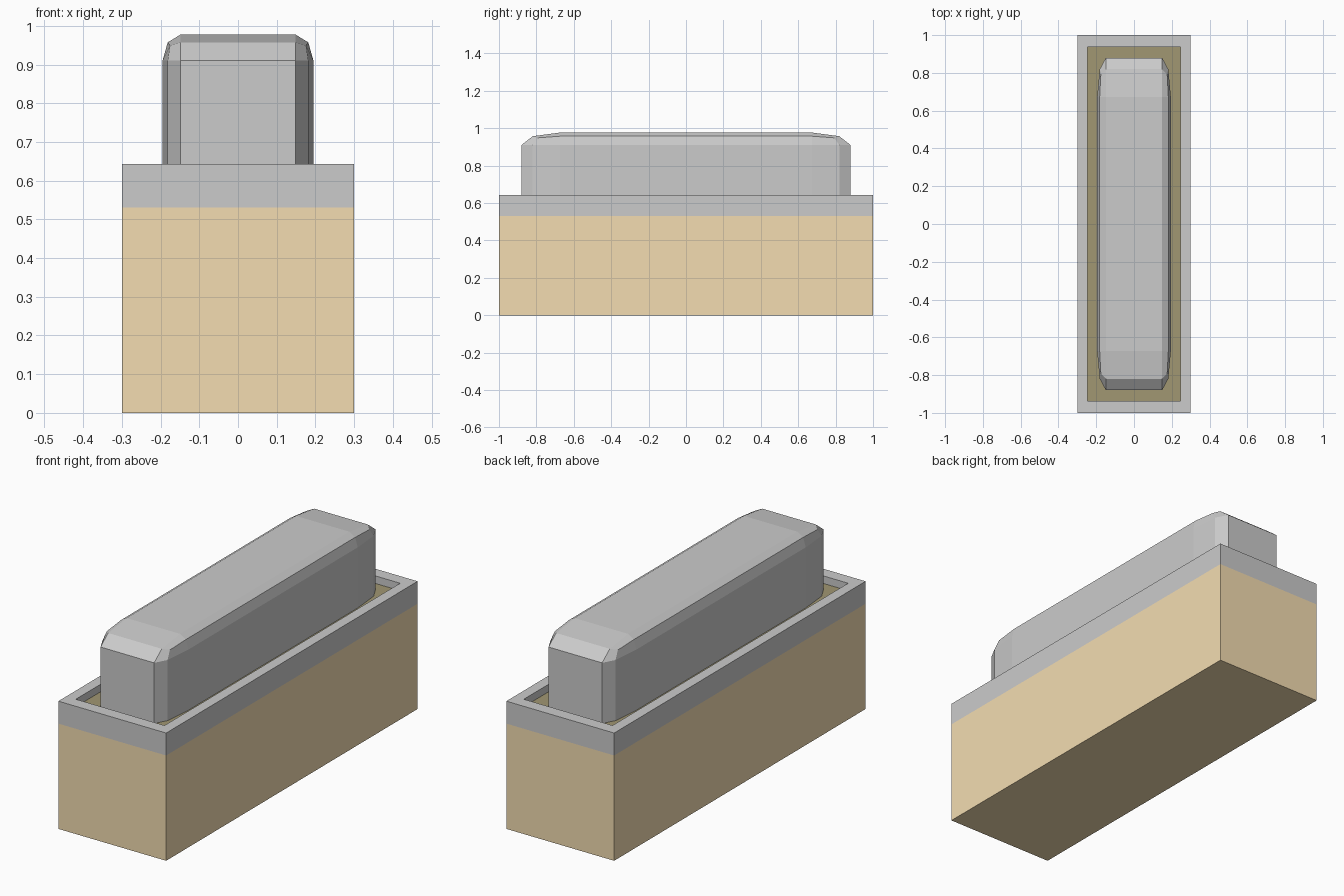
import bpy, bmesh

if "Cube" in bpy.data.objects:
    bpy.data.objects.remove(bpy.data.objects["Cube"])

def material(name, rgb):
    m = bpy.data.materials.new(name)
    m.diffuse_color = (*rgb, 1)
    m.use_nodes = True
    m.node_tree.nodes["Principled BSDF"].inputs["Base Color"].default_value = m.diffuse_color
    return m

def new_object(name, bm, mat=None):
    bmesh.ops.recalc_face_normals(bm, faces=bm.faces)
    mesh = bpy.data.meshes.new(name)
    bm.to_mesh(mesh)
    bm.free()
    ob = bpy.data.objects.new(name, mesh)
    bpy.context.collection.objects.link(ob)
    if mat:
        mesh.materials.append(mat)
    return ob

def box(name, hx, hy, z0, z1, mat=None, bevel=0):
    """Box by half widths and z range; bevel is done before scaling."""
    bm = bmesh.new()
    bmesh.ops.create_cube(bm, size=2)
    if bevel:
        bmesh.ops.bevel(bm, geom=bm.edges[:], offset=bevel, segments=2,
                        profile=0.5, affect='EDGES')
    bmesh.ops.scale(bm, verts=bm.verts, vec=(hx, hy, (z1 - z0) / 2))
    bmesh.ops.translate(bm, verts=bm.verts, vec=(0, 0, (z0 + z1) / 2))
    return new_object(name, bm, mat)

def frame(name, outer, inner, z0, z1):
    """Closed rectangular ring."""
    bm = bmesh.new()
    corners = ((-1, -1), (1, -1), (1, 1), (-1, 1))
    loops = [[bm.verts.new((sx * h[0], sy * h[1], z)) for sx, sy in corners]
             for h, z in ((outer, z0), (outer, z1), (inner, z1), (inner, z0))]
    for k in range(4):
        a, b = loops[k], loops[(k + 1) % 4]
        for i in range(4):
            j = (i + 1) % 4
            bm.faces.new((a[i], a[j], b[j], b[i]))
    return new_object(name, bm)

tan = material("tan", (0.90, 0.72, 0.44))
dark = material("dark_brown", (0.355, 0.31, 0.17))

# Coloured lower body
box("body", 0.30, 1.0, 0.0, 0.53, tan)
# Grey rim around the opening
frame("rim", (0.30, 1.0), (0.247, 0.937), 0.53, 0.643)
# Dark recessed floor inside the rim
box("recess_floor", 0.247, 0.937, 0.53, 0.605, dark)
# Bevelled bar rising out of the recess
box("bar", 0.195, 0.88, 0.407, 0.977, bevel=0.235)
